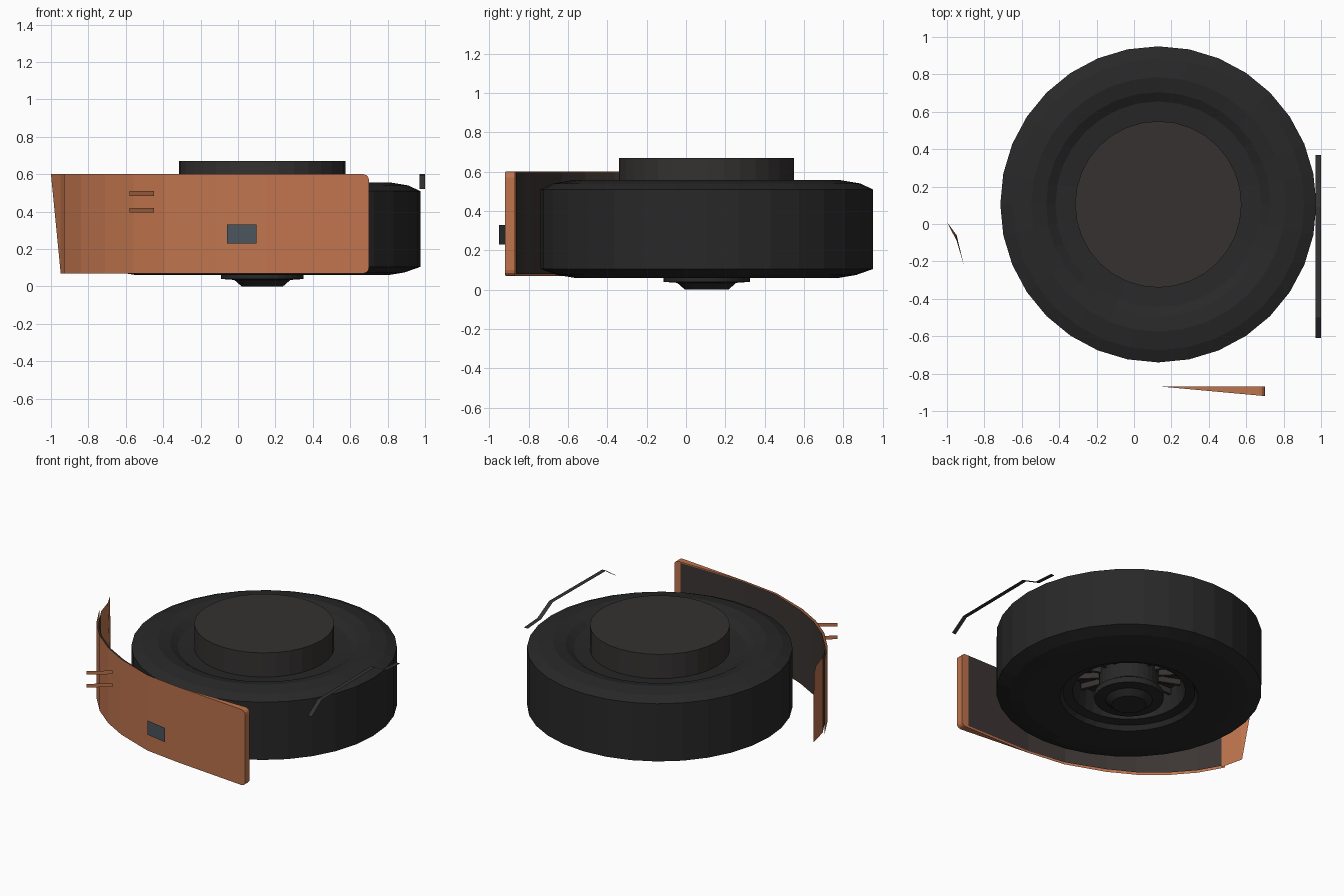
import bpy, math

if "Cube" in bpy.data.objects:
    bpy.data.objects.remove(bpy.data.objects["Cube"])

CX, CY = 0.13, 0.105   # wheel axis


def material(name, rgb):
    m = bpy.data.materials.new(name)
    m.diffuse_color = (*rgb, 1)
    m.use_nodes = True
    m.node_tree.nodes["Principled BSDF"].inputs["Base Color"].default_value = m.diffuse_color
    return m


RUBBER = material("dark_rubber", (0.022, 0.021, 0.021))
DARK = material("dark_metal", (0.035, 0.031, 0.030))
COPPER = material("copper_paint", (0.52, 0.175, 0.075))
LINER = material("dark_liner", (0.045, 0.036, 0.033))
SLATE = material("slate", (0.07, 0.09, 0.11))


def make(name, verts, faces, mat):
    me = bpy.data.meshes.new(name)
    me.from_pydata(verts, [], faces)
    me.validate()
    me.materials.append(mat)
    ob = bpy.data.objects.new(name, me)
    bpy.context.collection.objects.link(ob)
    return ob


def lathe(name, profile, mat, n=32):
    """Revolve (radius, z) points, listed bottom to top, about the wheel axis."""
    verts, faces, rings = [], [], []
    for r, z in profile:
        if r == 0:
            rings.append([len(verts)] * n)
            verts.append((CX, CY, z))
        else:
            rings.append(list(range(len(verts), len(verts) + n)))
            verts += [(CX + r * math.cos(2 * math.pi * i / n),
                       CY + r * math.sin(2 * math.pi * i / n), z) for i in range(n)]
    for a, b in zip(rings, rings[1:]):
        for i in range(n):
            j = (i + 1) % n
            faces.append(tuple(dict.fromkeys((a[i], a[j], b[j], b[i]))))
    return make(name, verts, faces, mat)


def sheet(name, rows, mat):
    """Upright sheet from (x, y, z_low, z_high) stations."""
    verts = [p for x, y, lo, hi in rows for p in ((x, y, lo), (x, y, hi))]
    faces = [(2 * i, 2 * i + 2, 2 * i + 3, 2 * i + 1) for i in range(len(rows) - 1)]
    return make(name, verts, faces, mat)


# Tyre with chamfered shoulders, open in the middle
lathe("tyre", [(0.44, 0.06), (0.67, 0.06), (0.76, 0.075), (0.845, 0.105),
               (0.845, 0.51), (0.78, 0.54), (0.68, 0.557), (0.60, 0.54),
               (0.55, 0.51), (0.445, 0.50)], RUBBER)

# Hub drum on top
lathe("hub_drum", [(0.445, 0.50), (0.445, 0.67), (0, 0.67)], DARK)

# Recessed rim underneath: stepped rings down to the floor
lathe("rim_recess", [(0.44, 0.06), (0.42, 0.09), (0.36, 0.10), (0.34, 0.24),
                     (0, 0.24)], RUBBER)

# Axle collar and nub
lathe("axle_collar", [(0, 0), (0.11, 0), (0.15, 0.035), (0.22, 0.04),
                      (0.22, 0.08), (0.19, 0.10), (0.19, 0.24)], RUBBER)

# Ring of thin spokes on the recess floor
for k in range(16):
    a = 2 * math.pi * k / 16
    bpy.ops.mesh.primitive_cube_add(size=1, location=(
        CX + 0.265 * math.cos(a), CY + 0.265 * math.sin(a), 0.22), rotation=(0, 0, a))
    spoke = bpy.context.object
    spoke.name = f"rim_spoke_{k + 1}"
    spoke.scale = (0.15, 0.02, 0.04)
    spoke.data.materials.append(DARK)

# Fender: outer skin ends early; the inner liner runs on to the slanted rear tip
LO, HI = 0.07, 0.60
curve = [(0.15, -0.87), (-0.12, -0.835), (-0.39, -0.735), (-0.56, -0.64), (-0.71, -0.52),
         (-0.84, -0.37), (-0.93, -0.21)]
sheet("fender_skin", [(x, y, LO, HI) for x, y in curve], COPPER)
inner_curve = [(0.65, -0.865), (0.15, -0.865), (-0.12, -0.825), (-0.38, -0.723),
               (-0.55, -0.63), (-0.70, -0.51), (-0.83, -0.362), (-0.91, -0.22)]
sheet("fender_liner", [(x, y, LO + 0.01, HI - 0.005) for x, y in inner_curve], LINER)
make("fender_rear_tip", [(-0.91, -0.22, LO), (-0.91, -0.22, HI), (-0.948, -0.06, LO),
                         (-1.0, 0.01, HI), (-0.948, -0.09, HI)],
     [(0, 2, 4, 1), (2, 3, 4)], COPPER)

# Fender front end: thickened wedge with rounded corners
R = 0.03
end = [(0.70 - R + R * math.sin(t), R * (1 - math.cos(t)))
       for t in (0, math.pi / 6, math.pi / 3, math.pi / 2)]
rows = [(0.15, 0)] + end
outer = [(x, -0.87 - 0.05 * (x - 0.15) / 0.55, LO + d, HI - d) for x, d in rows]
inner = [(x, -0.87, lo, hi) for x, y, lo, hi in outer]
verts = [p for x, y, lo, hi in outer + inner for p in ((x, y, lo), (x, y, hi))]
n = len(rows)
faces = []
for i in range(n - 1):
    a, b = 2 * i, 2 * i + 2
    c, d = a + 2 * n, b + 2 * n
    faces += [(a, b, b + 1, a + 1), (c, c + 1, d + 1, d),
              (a + 1, b + 1, d + 1, c + 1), (a, c, d, b)]
e = 2 * n - 2
faces.append((e, e + 2 * n, e + 2 * n + 1, e + 1))
make("fender_front_end", verts, faces, COPPER)

# Flat badge plate standing off the fender
sheet("fender_plate", [(-0.06, -0.92, 0.23, 0.33), (0.10, -0.95, 0.23, 0.33)], SLATE)

# Two slim trim strips
for k, z in enumerate((0.395, 0.485)):
    sheet(f"trim_strip_{k + 1}", [(-0.58, -0.85, z, z + 0.025),
                                  (-0.45, -0.75, z, z + 0.025)], COPPER)

# Bent ribbon rail beside the wheel
path = [(0.37, 0.52), (0.22, 0.53), (0.09, 0.60), (-0.50, 0.595), (-0.61, 0.52)]
verts = [(x, y, z) for y, z in path for x in (0.97, 1.0)]
make("side_rail", verts, [(2 * i, 2 * i + 2, 2 * i + 3, 2 * i + 1)
                          for i in range(len(path) - 1)], DARK)
